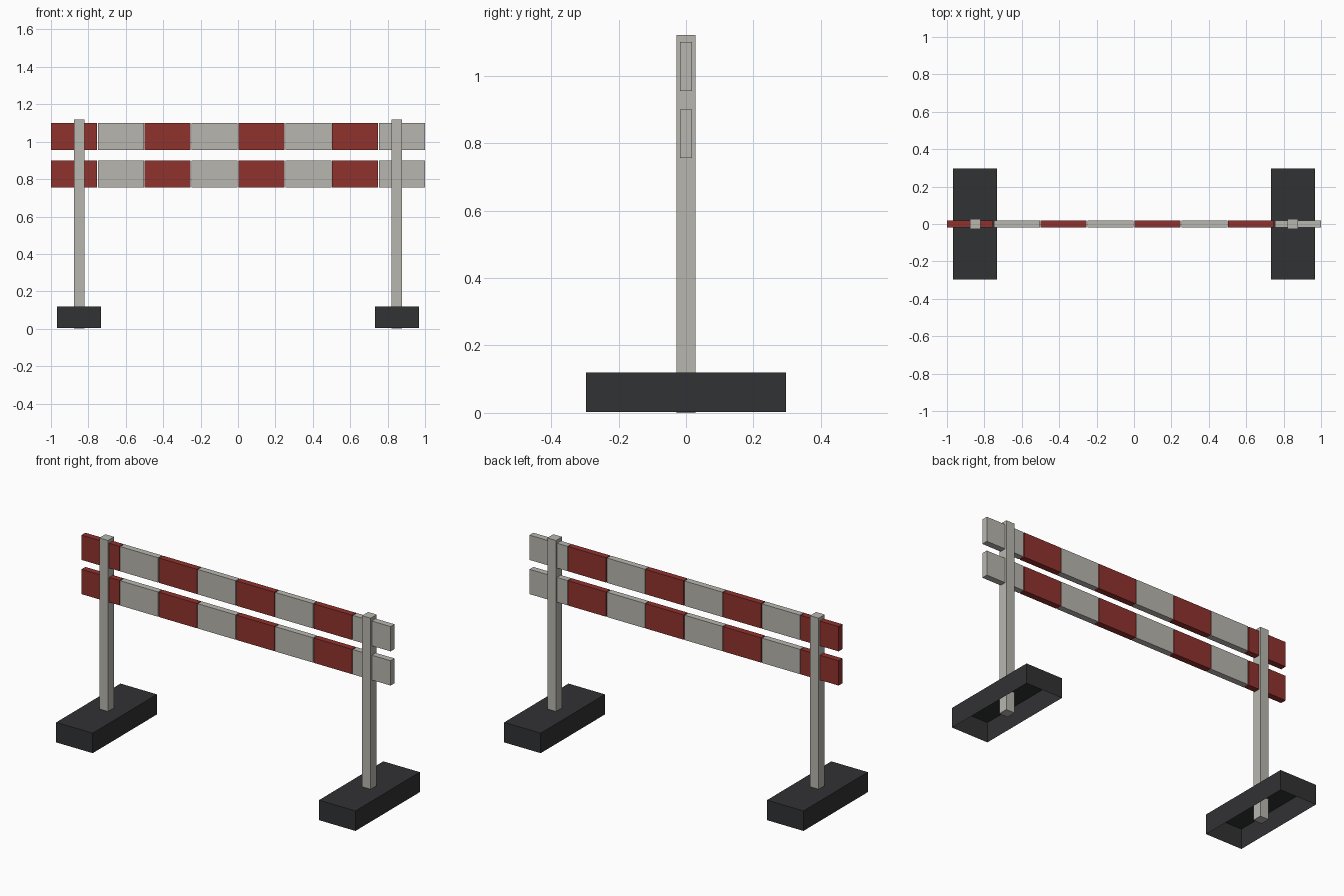
import bpy, bmesh
from mathutils import Vector

if "Cube" in bpy.data.objects:
    bpy.data.objects.remove(bpy.data.objects["Cube"])


def material(name, rgb):
    m = bpy.data.materials.new(name)
    m.diffuse_color = (*rgb, 1)
    m.use_nodes = True
    m.node_tree.nodes["Principled BSDF"].inputs["Base Color"].default_value = m.diffuse_color
    return m


red = material("red", (0.28, 0.032, 0.027))
pale = material("pale_grey", (0.48, 0.47, 0.43))
rubber = material("dark_rubber", (0.031, 0.032, 0.034))


def box(name, lo, hi, mat, open_bottom=False):
    lo, hi = Vector(lo), Vector(hi)
    bm = bmesh.new()
    bmesh.ops.create_cube(bm, size=1)
    size, mid = hi - lo, (lo + hi) / 2
    for v in bm.verts:
        v.co = v.co * size
    if open_bottom:
        bm.normal_update()
        under = [f for f in bm.faces if f.normal.z < -0.5]
        bmesh.ops.delete(bm, geom=under, context='FACES_ONLY')
    me = bpy.data.meshes.new(name)
    bm.to_mesh(me)
    bm.free()
    me.materials.append(mat)
    ob = bpy.data.objects.new(name, me)
    ob.location = mid
    bpy.context.collection.objects.link(ob)
    return ob


# Hollow feet and square posts, left and right
for side, x in (("left", -0.85), ("right", 0.85)):
    box(side + "_foot", (x - 0.118, -0.297, 0.003), (x + 0.118, 0.297, 0.12),
        rubber, open_bottom=True)
    box(side + "_post", (x - 0.028, -0.028, 0), (x + 0.028, 0.028, 1.12), pale)

# Two striped rails, eight blocks each with thin gaps between
gap = 0.005
width = (2 - 7 * gap) / 8
for rail, z in (("lower", 0.755), ("upper", 0.955)):
    for i in range(8):
        x = -1 + i * (width + gap)
        box(f"{rail}_rail_stripe_{i + 1}", (x, -0.018, z),
            (x + width, 0.018, z + 0.145), pale if i % 2 else red)
